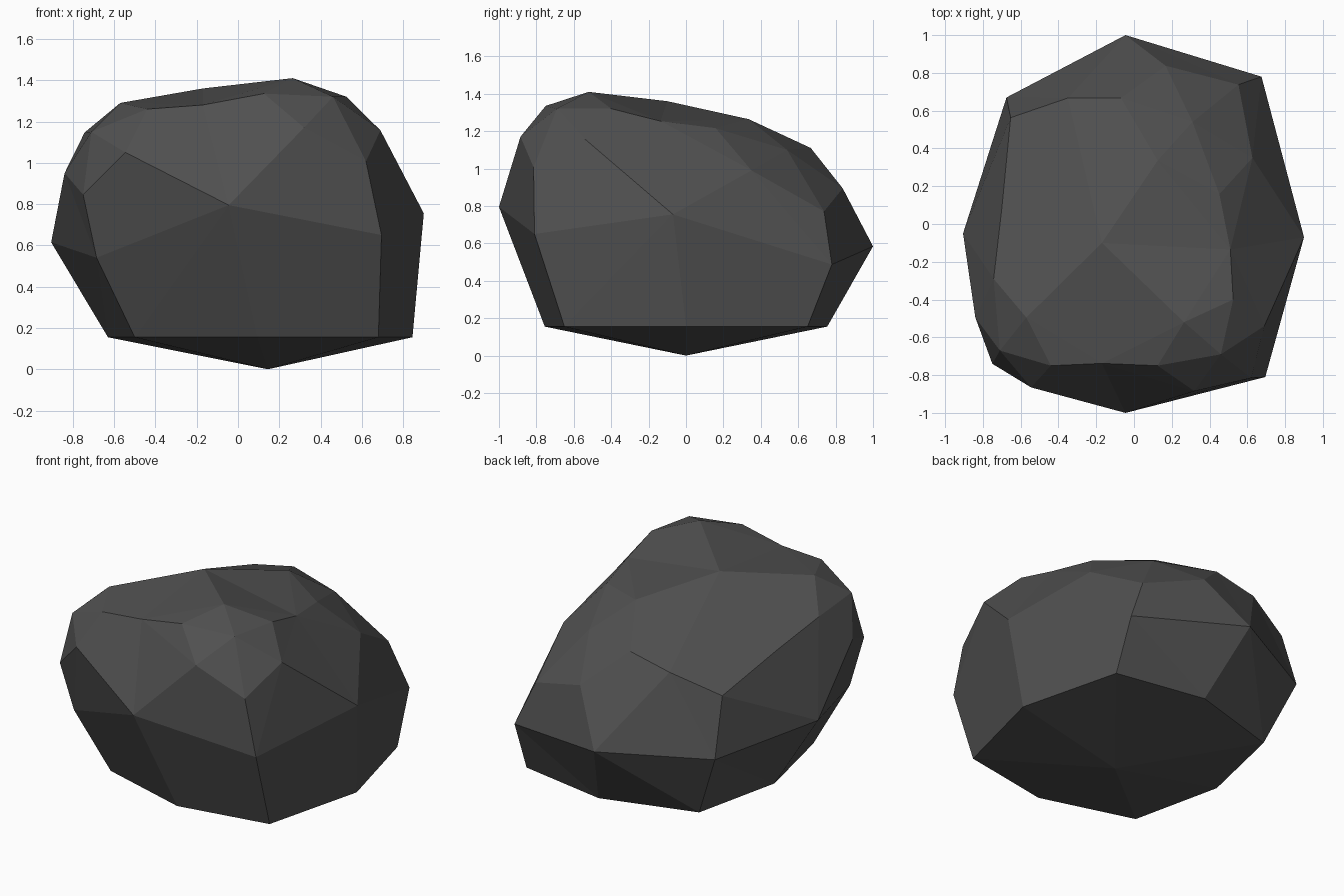
import bpy, bmesh
from mathutils import Vector

# Underside: a blunt point and a level rim, mirrored front to back
rim_half = [(0.68, 0.65), (0.095, 0.755), (-0.5, 0.58)]
points = [(0.145, 0, 0), (0.845, 0, 0.155), (-0.63, 0, 0.155)]
points += [(x, s * y, 0.155) for x, y in rim_half for s in (-1, 1)]

# Widest belt of the boulder, anticlockwise from the front
points += [(-0.045, -1, 0.795), (0.695, -0.81, 0.65), (0.9, -0.07, 0.755), (0.675, 0.78, 0.487),
           (-0.045, 1, 0.584), (-0.675, 0.67, 0.575), (-0.905, -0.05, 0.615), (-0.685, -0.69, 0.54)]

# Left shoulder and back chips
points += [(-0.75, -0.74, 0.845), (-0.84, -0.495, 0.95), (-0.545, -0.865, 1.05), (-0.71, -0.67, 1.15),
           (-0.743, -0.29, 1.147), (-0.7, 0.08, 1.06), (-0.653, 0.563, 0.94), (-0.35, 0.667, 1.05),
           (-0.07, 0.667, 1.11), (0.167, 0.838, 0.894), (0.553, 0.738, 0.771), (0.31, 0.54, 1.1)]

# Right shoulder and crown
points += [(0.627, 0.35, 0.99), (0.452, 0.158, 1.216), (0.51, -0.135, 1.253), (0.125, 0.335, 1.264),
           (-0.17, -0.1, 1.36), (0.525, -0.4, 1.32), (0.69, -0.54, 1.157), (0.62, -0.815, 1.007),
           (0.46, -0.69, 1.32), (0.265, -0.52, 1.41), (0.125, -0.75, 1.335), (0.32, -0.885, 1.17),
           (-0.17, -0.738, 1.28), (-0.44, -0.75, 1.26), (-0.57, -0.495, 1.29)]

# Skin the points: hull them on a rounded-out shape, then move them back to the real surface
centre = Vector((0, 0, 0.6))
bm = bmesh.new()
home = {}
for p in points:
    d = Vector(p) - centre
    v = bm.verts.new(d / d.length ** 0.8)
    home[v] = Vector(p)
bmesh.ops.convex_hull(bm, input=bm.verts[:])
for v in bm.verts:
    v.co = home[v]
bmesh.ops.recalc_face_normals(bm, faces=bm.faces[:])

mesh = bpy.data.meshes.new("boulder")
bm.to_mesh(mesh)
bm.free()
boulder = bpy.data.objects.new("boulder", mesh)
bpy.context.collection.objects.link(boulder)

# One dark stone colour, flat faces
stone = bpy.data.materials.new("dark grey stone")
stone.diffuse_color = (0.08, 0.08, 0.08, 1)
mesh.materials.append(stone)
